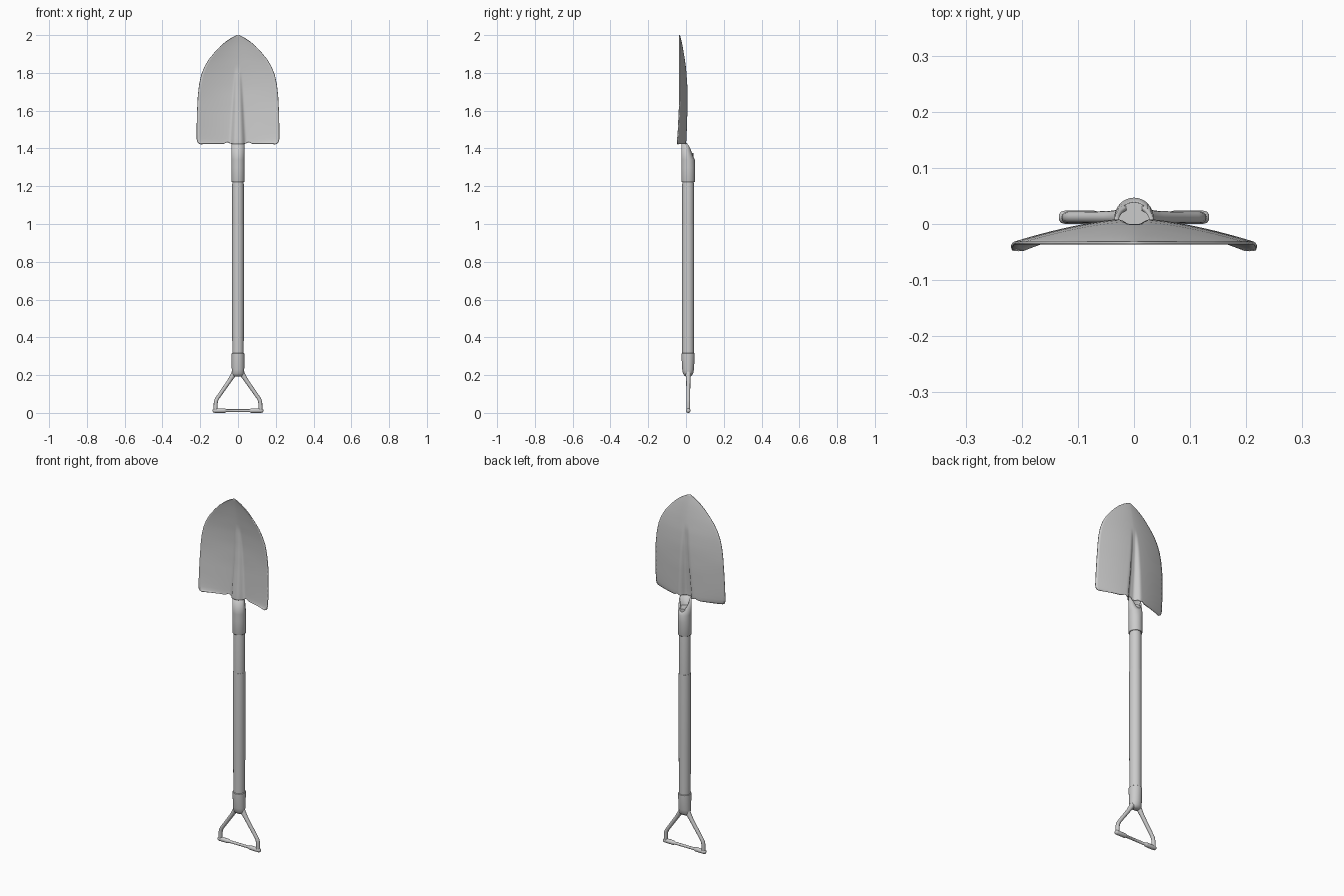
import bpy, bmesh, math
from mathutils import Matrix, Vector

if "Cube" in bpy.data.objects:
    bpy.data.objects.remove(bpy.data.objects["Cube"])

YC = 0.011  # y of the shaft axis


def finish(bm, name, angle=40):
    bmesh.ops.recalc_face_normals(bm, faces=bm.faces)
    me = bpy.data.meshes.new(name)
    bm.to_mesh(me)
    bm.free()
    ob = bpy.data.objects.new(name, me)
    bpy.context.collection.objects.link(ob)
    bpy.ops.object.select_all(action='DESELECT')
    ob.select_set(True)
    bpy.context.view_layer.objects.active = ob
    bpy.ops.object.shade_smooth_by_angle(angle=math.radians(angle))
    return ob


def loft(name, rings, n=32, matrix=Matrix.Translation((0, YC, 0)), caps=True):
    """Elliptical rings (z, rx, ry) skinned together."""
    bm = bmesh.new()
    loops = [[bm.verts.new(matrix @ Vector((rx * math.cos(2 * math.pi * i / n),
                                            ry * math.sin(2 * math.pi * i / n), z)))
              for i in range(n)] for z, rx, ry in rings]
    for a, b in zip(loops, loops[1:]):
        for i in range(n):
            j = (i + 1) % n
            bm.faces.new((a[i], a[j], b[j], b[i]))
    if caps:
        bm.faces.new(loops[0])
        bm.faces.new(loops[-1])
    return finish(bm, name)


def interp(table, z):
    for (z0, a), (z1, b) in zip(table, table[1:]):
        if z <= z1:
            return a + (b - a) * max(0, (z - z0) / (z1 - z0))
    return table[-1][1]


# Blade: dished sheet with a central ridge pressed toward the front
outline = [(1.424, .198), (1.427, .207), (1.434, .214), (1.45, .218), (1.52, .218), (1.60, .216),
           (1.68, .212), (1.74, .205), (1.79, .194), (1.83, .178), (1.87, .155), (1.91, .122),
           (1.94, .094), (1.965, .065), (1.982, .040), (1.993, .020), (2.0, .004)]
edge_y = [(1.42, -.047), (1.5, -.041), (1.65, -.034), (2.0, -.034)]
back_y = [(1.42, .003), (1.6, .008), (1.72, .007), (1.8, .001), (1.88, -.010), (1.95, -.022), (2.0, -.034)]

rows = []
for (z0, w0), (z1, w1) in zip(outline, outline[1:]):
    k = max(1, round((z1 - z0) / .025))
    rows += [(z0 + (z1 - z0) * i / k, w0 + (w1 - w0) * i / k) for i in range(k)]
rows.append(outline[-1])

bm = bmesh.new()
COLS = 48
grid = []
for z, w in rows:
    line = []
    for c in range(COLS + 1):
        s = 2 * c / COLS - 1
        u = math.copysign(abs(s) ** 1.5, s)
        x = u * w
        e, b = interp(edge_y, z), interp(back_y, z)
        y = e + (b - e) * (1 - abs(u) ** 1.6)
        t = min(1, max(0, (1.82 - z) / .38))
        y -= .028 * t ** .7 * math.exp(-(x / (.013 + .018 * t)) ** 4)
        # small notches either side of the neck
        lift = .010 * math.exp(-((abs(x) - .056) / .012) ** 2) if z < 1.44 else 0
        zz = z + lift * (1.44 - z) / .016
        line.append(bm.verts.new((x, y, zz)))
    grid.append(line)
for a, b in zip(grid, grid[1:]):
    for c in range(COLS):
        bm.faces.new((a[c], a[c + 1], b[c + 1], b[c]))
blade = finish(bm, "blade")
mod = blade.modifiers.new("thickness", 'SOLIDIFY')
mod.thickness = .005
mod.offset = 0

# Socket: tube whose open top slopes down toward the back
socket = loft("socket", [(1.222, .034, .035), (1.225, .035, .036), (1.30, .035, .036),
                         (1.34, .035, .036), (1.44, .035, .036)], caps=False)
for v in socket.data.vertices:
    if v.co.z > 1.4:
        d = max(0, (v.co.y + .005) / .05)
        v.co.z = 1.43 - .058 * d ** 2
        v.co.y -= .012 * d
mod = socket.modifiers.new("wall", 'SOLIDIFY')
mod.thickness = .008
mod.offset = -1

# Shaft in two sections with a seam
loft("upper_shaft", [(1.0, .0305, .031), (1.21, .0305, .031), (1.23, .028, .029), (1.375, .028, .028)])
loft("lower_shaft", [(.29, .030, .031), (.6, .0315, .032), (.99, .0315, .032), (1.0, .031, .0315)])

# Ferrule flattening into the fork
loft("handle_ferrule", [(.192, .020, .011), (.198, .028, .020), (.208, .032, .027), (.23, .033, .031),
                        (.30, .034, .035), (.314, .034, .035), (.316, .032, .033)])

# Fork legs
for s, side in ((-1, "left"), (1, "right")):
    cu = bpy.data.curves.new("fork", 'CURVE')
    cu.dimensions = '3D'
    cu.bevel_depth = .011
    cu.bevel_resolution = 4
    cu.use_fill_caps = True
    sp = cu.splines.new('POLY')
    path = [(.012, .225, 1.5), (.026, .200, 1.25), (.045, .170, 1), (.108, .080, .9),
            (.115, .067, .95), (.118, .052, .95), (.119, .018, .95)]
    sp.points.add(len(path) - 1)
    for p, (x, z, r) in zip(sp.points, path):
        p.co = (s * x, YC + .001, z, 1)
        p.radius = r
    sp.use_smooth = True
    ob = bpy.data.objects.new(side + "_fork_leg", cu)
    bpy.context.collection.objects.link(ob)

# Cross grip: thin bar with a sleeve at each end
half = [(.062, .0075), (.066, .0105), (.072, .012), (.122, .012), (.130, .010), (.134, .005)]
profile = [(-x, r, r) for x, r in reversed(half)] + [(x, r, r) for x, r in half]
to_x = Matrix.Translation((0, YC + .001, .018)) @ Matrix.Rotation(math.pi / 2, 4, 'Y')
loft("cross_grip", [(z, rx, ry) for z, rx, ry in profile], 20, to_x)
for ob in bpy.data.objects:
    if ob.name == "cross_grip":
        ob.location.z = -.006
